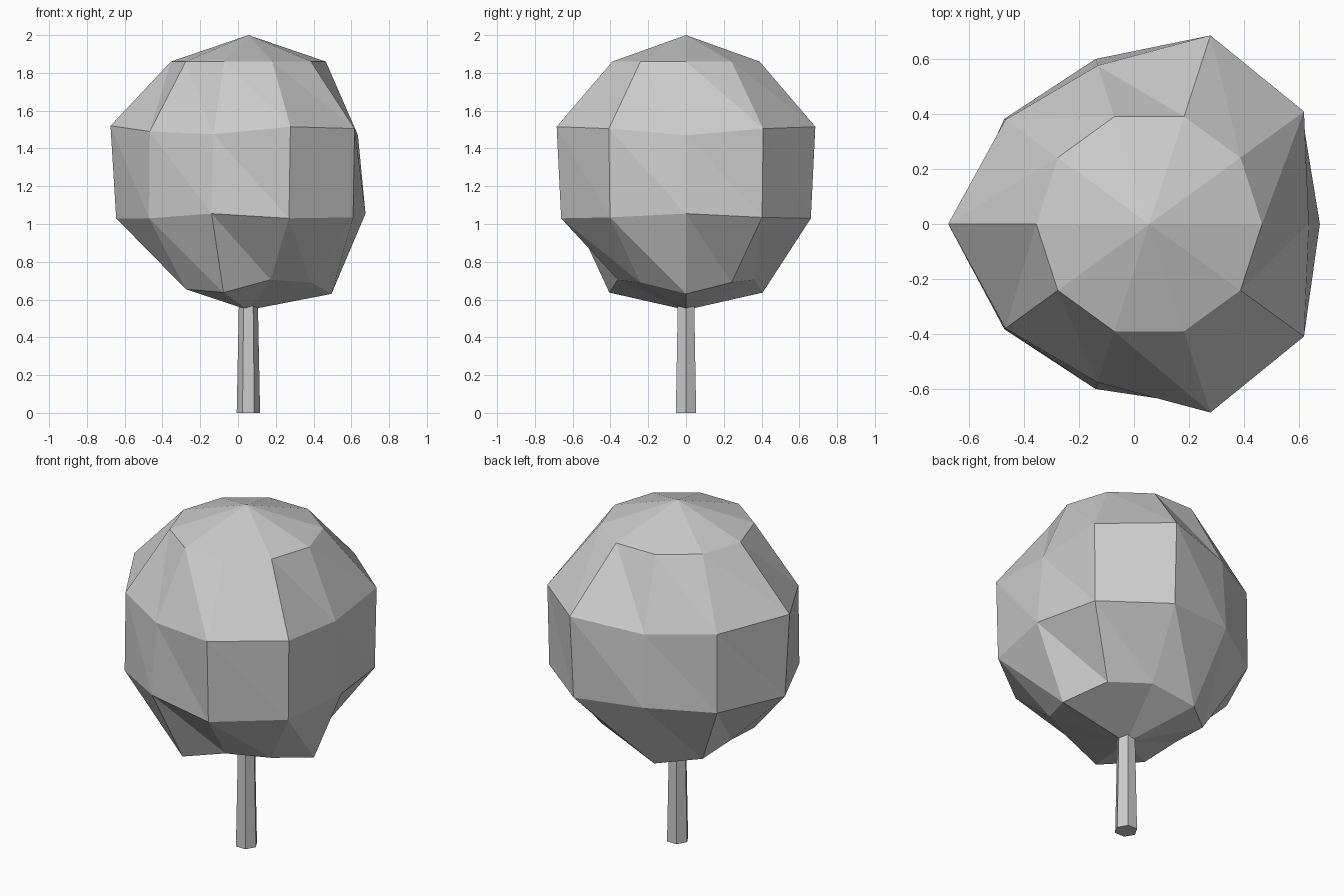
import bpy
import bmesh
from math import cos, sin, radians

cube = bpy.data.objects.get("Cube")
if cube:
    bpy.data.objects.remove(cube, do_unlink=True)

AXIS_X = 0.055   # shared vertical axis of trunk and crown
SEGMENTS = 10

grey = bpy.data.materials.new("plain_grey")
grey.use_nodes = True
grey.diffuse_color = (0.6, 0.6, 0.6, 1)
grey.node_tree.nodes["Principled BSDF"].inputs["Base Color"].default_value = (0.6, 0.6, 0.6, 1)


def finish(bm, name):
    mesh = bpy.data.meshes.new(name)
    bm.normal_update()
    bm.to_mesh(mesh)
    bm.free()
    mesh.materials.append(grey)
    obj = bpy.data.objects.new(name, mesh)
    bpy.context.collection.objects.link(obj)
    return obj


def polar(bm, radius, degrees, z):
    a = radians(degrees)
    return bm.verts.new((AXIS_X + radius * cos(a), radius * sin(a), z))


# Crown: lumpy rings, given as (radius, height) from the +x side to the -x side
# and mirrored front to back
RINGS = [
    [(0.41, 1.86)] * 6,
    [(0.58, 1.47), (0.695, 1.505), (0.72, 1.515), (0.605, 1.475), (0.645, 1.49), (0.73, 1.52)],
    [(0.62, 1.055), (0.685, 1.035), (0.695, 1.03), (0.63, 1.055), (0.65, 1.03), (0.70, 1.03)],
    [(0.44, 0.63), (0.41, 0.69), (0.38, 0.705), (0.427, 0.637), (0.41, 0.655), (0.35, 0.68)],
]


def crown():
    bm = bmesh.new()
    rings = []
    for half in RINGS:
        full = half + half[-2:0:-1]
        rings.append([polar(bm, r, i * 360 / SEGMENTS, z) for i, (r, z) in enumerate(full)])
    top = bm.verts.new((AXIS_X, 0, 2.0))
    bottom = bm.verts.new((AXIS_X, 0, 0.545))
    for i in range(SEGMENTS):
        j = (i + 1) % SEGMENTS
        bm.faces.new((top, rings[0][i], rings[0][j]))
        bm.faces.new((bottom, rings[-1][j], rings[-1][i]))
        for up, low in zip(rings, rings[1:]):
            bm.faces.new((up[i], low[i], low[j]))
            bm.faces.new((up[i], low[j], up[j]))
    return finish(bm, "crown")


# Trunk: slim tapered hexagonal post
def trunk():
    bm = bmesh.new()
    base = [polar(bm, 0.062, i * 60, 0) for i in range(6)]
    tip = [polar(bm, 0.05, i * 60, 0.6) for i in range(6)]
    for i in range(6):
        j = (i + 1) % 6
        bm.faces.new((base[i], base[j], tip[j], tip[i]))
    bm.faces.new(base[::-1])
    bm.faces.new(tip)
    return finish(bm, "trunk")


crown()
trunk()
